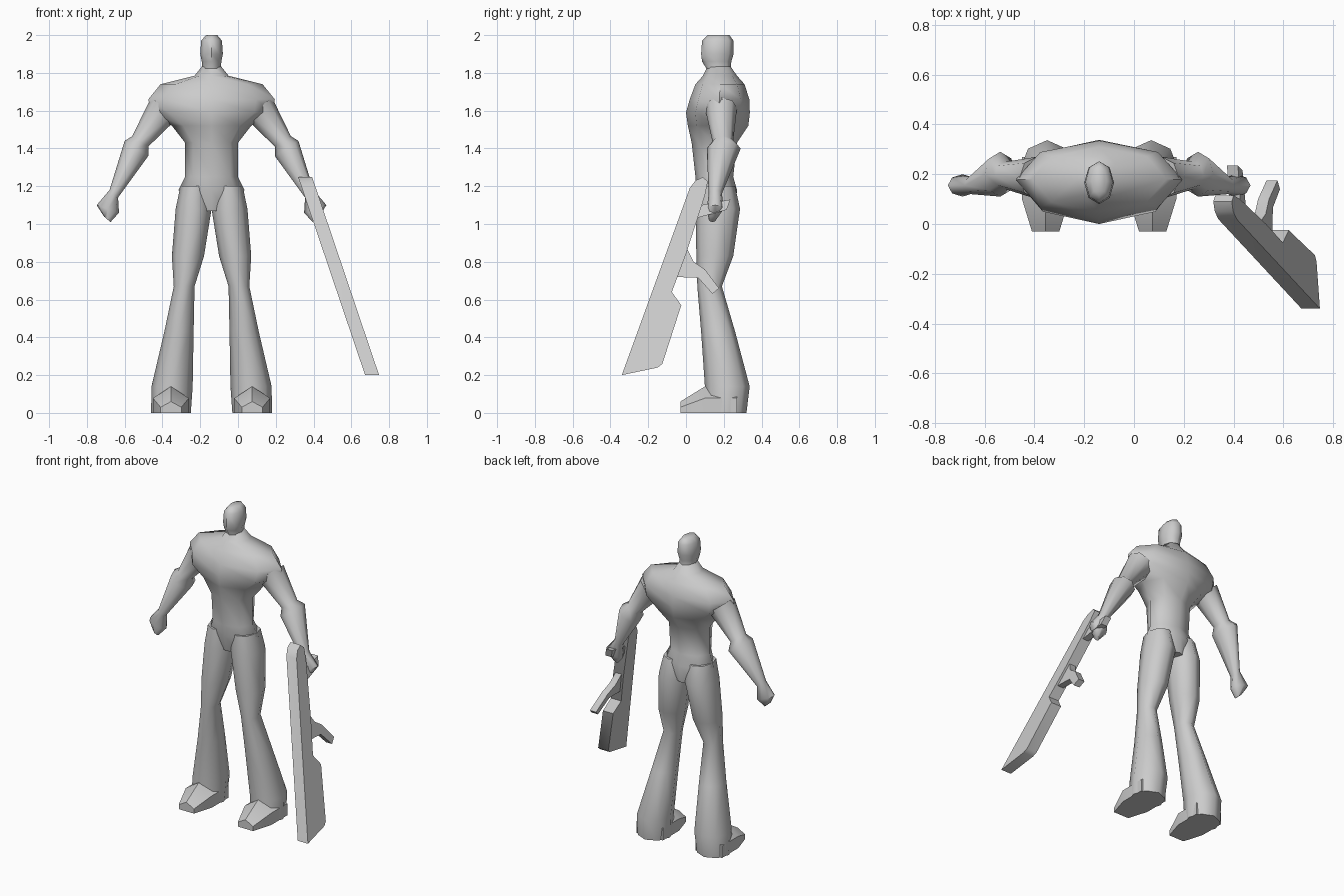
import bpy, bmesh, math
from mathutils import Vector

if "Cube" in bpy.data.objects:
    bpy.data.objects.remove(bpy.data.objects["Cube"])

CX = -0.14  # the figure's symmetry plane


def finish(name, bm, angle, x=0.0, mirror=False):
    bmesh.ops.recalc_face_normals(bm, faces=bm.faces)
    me = bpy.data.meshes.new(name)
    bm.to_mesh(me)
    bm.free()
    me.shade_smooth()
    me.set_sharp_from_angle(angle=math.radians(angle))
    ob = bpy.data.objects.new(name, me)
    bpy.context.collection.objects.link(ob)
    ob.location.x = x
    if mirror:
        ob.modifiers.new("mirror", 'MIRROR').use_axis[0] = True
    return ob


def loft(name, rings, angle=60, mirror=False):
    """Each ring: (outer xz, inner xz, front y, back y), drawn as an octagon."""
    bm = bmesh.new()
    loops = []
    for (ox, oz), (ix, iz), yf, yb in rings:
        c = Vector(((ox + ix) / 2, (yf + yb) / 2, (oz + iz) / 2))
        a = Vector(((ox - ix) / 2, 0, (oz - iz) / 2))
        b = Vector((0, (yb - yf) / 2, 0))
        loops.append([bm.verts.new(c + a * math.cos(k * math.pi / 4) + b * math.sin(k * math.pi / 4))
                      for k in range(8)])
    for p, q in zip(loops, loops[1:]):
        for k in range(8):
            bm.faces.new((p[k], p[(k + 1) % 8], q[(k + 1) % 8], q[k]))
    bm.faces.new(loops[0])
    bm.faces.new(loops[-1])
    return finish(name, bm, angle, CX, mirror)


def level(z, inner, outer, yf, yb):
    return ((outer, z), (inner, z), yf, yb)


def slab(name, profile, half):
    """Side profile (y, z) thickened sideways and leaned outward."""
    bm = bmesh.new()
    sides = [[bm.verts.new((0.355 + 0.338 * (1.25 - z) + s * half, y, z)) for y, z in profile]
             for s in (-1, 1)]
    n = len(profile)
    for k in range(n):
        bm.faces.new((sides[0][k], sides[0][(k + 1) % n], sides[1][(k + 1) % n], sides[1][k]))
    for s in sides:
        bm.faces.new(s)
    return finish(name, bm, 35)


# Head and neck
loft("head", [level(z, -w, w, f, b) for z, w, f, b in (
    (2.0, .03, .115, .23), (1.97, .055, .085, .252), (1.9, .06, .08, .252),
    (1.86, .052, .085, .24), (1.82, .048, .11, .237), (1.75, .07, .1, .26))])

# Torso: broad shoulders, narrow waist, hips
loft("torso", [level(z, -w, w, f, b) for z, w, f, b in (
    (1.835, .05, .115, .235), (1.785, .09, .09, .27), (1.74, .27, .05, .31),
    (1.66, .335, .02, .335), (1.59, .32, 0, .338), (1.52, .21, .01, .33),
    (1.43, .14, .03, .27), (1.25, .14, .05, .25), (1.18, .175, .055, .27),
    (1.07, .1, .08, .26))])

# Arms with flared elbow cuffs and fists
loft("arms", [
    ((.32, 1.67), (.18, 1.56), .10, .27), ((.42, 1.465), (.335, 1.41), .14, .25),
    ((.46, 1.44), (.335, 1.36), .11, .29), ((.54, 1.18), (.495, 1.14), .12, .19),
    ((.608, 1.10), (.49, 1.06), .11, .20), ((.57, 1.04), (.535, 1.01), .12, .16)],
    mirror=True)

# Flared trouser legs
loft("legs", [level(*r) for r in (
    (1.2, .01, .165, .06, .26), (1.08, 0, .19, .05, .286), (.83, .04, .21, .055, .25),
    (.67, .09, .2, .06, .19), (.43, .095, .25, .08, .26),
    (.14, .1, .318, .1, .337), (0, .11, .32, .1, .32))], mirror=True)

# Wedge shoes, wide at the ankle and narrow at the toe
bm = bmesh.new()
sections = []
for y, i, o, h in ((.27, .12, .31, .13), (.10, .12, .31, .13), (-.03, .16, .27, .05)):
    m = (i + o) / 2
    sections.append([bm.verts.new((u, y, z)) for u, z in
                     ((i, 0), (o, 0), (o, h * .6), (m, h + .01), (i, h * .6))])
for p, q in zip(sections, sections[1:]):
    for k in range(5):
        bm.faces.new((p[k], p[(k + 1) % 5], q[(k + 1) % 5], q[k]))
bm.faces.new(sections[0])
bm.faces.new(sections[-1])
finish("shoes", bm, 40, CX, True)

# Long weapon: body, magazine grip, rear handle
slab("weapon_body", [(.02, 1.19), (.05, 1.23), (.09, 1.248), (.115, 1.225), (.1, 1.15),
                     (.0, .84), (-.075, .64), (-.025, .57), (-.125, .26), (-.15, .24),
                     (-.34, .2)], .037)
slab("weapon_grip", [(-.02, .86), (.005, .87), (.04, .8), (.1, .76), (.175, .66), (.14, .63),
                     (.065, .715), (-.06, .72)], .022)
slab("weapon_handle", [(.05, 1.03), (.08, 1.1), (.235, 1.13), (.215, 1.075)], .022)
